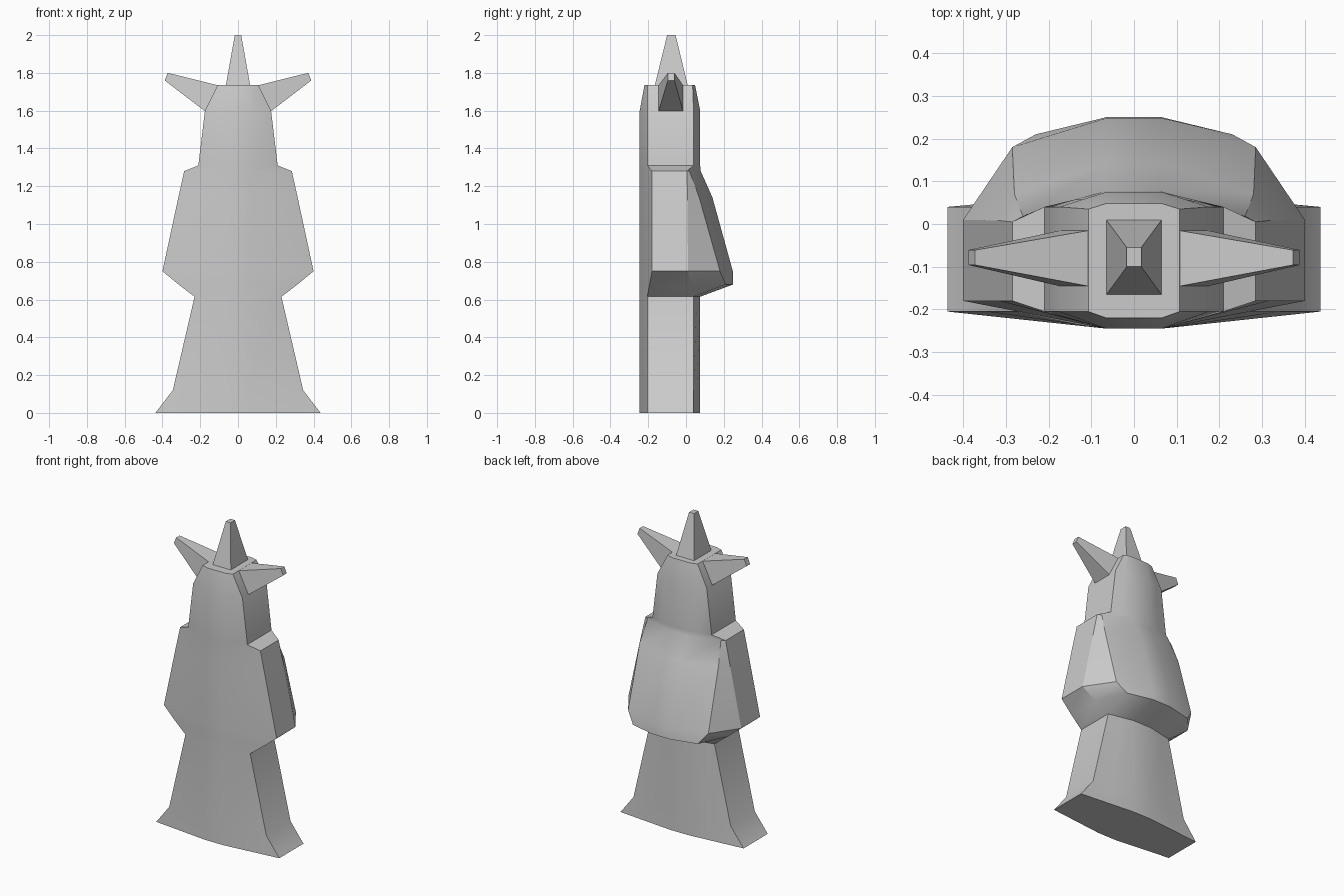
import bpy, bmesh

cube = bpy.data.objects.get("Cube")
if cube:
    bpy.data.objects.remove(cube, do_unlink=True)

grey = bpy.data.materials.new("plain grey")
grey.use_nodes = True
colour = (0.6, 0.6, 0.6, 1)
grey.diffuse_color = colour
grey.node_tree.nodes["Principled BSDF"].inputs["Base Color"].default_value = colour

C = 0.065  # half width of the flat strip down the middle


def loft(name, rings):
    """Skin a stack of equal-length rings and cap both ends."""
    bm = bmesh.new()
    loops = [[bm.verts.new(p) for p in ring] for ring in rings]
    n = len(loops[0])
    for low, high in zip(loops, loops[1:]):
        for i in range(n):
            j = (i + 1) % n
            bm.faces.new((low[i], low[j], high[j], high[i]))
    bm.faces.new(loops[0][::-1])
    bm.faces.new(loops[-1])
    bmesh.ops.recalc_face_normals(bm, faces=bm.faces)
    mesh = bpy.data.meshes.new(name)
    bm.to_mesh(mesh)
    bm.free()
    mesh.materials.append(grey)
    obj = bpy.data.objects.new(name, mesh)
    bpy.context.collection.objects.link(obj)
    return obj


def body_ring(z, w, front=-0.245, side_front=-0.205, side_back=0.04, back=0.075, mid=None):
    """Symmetric cross-section; mid is the rear corner of the hump."""
    mid = mid or ((w + C) / 2, (side_back + back) / 2)
    half = [(C, front), (w, side_front), (w, side_back), mid, (C, back)]
    return [(x, y, z) for x, y in half] + [(-x, y, z) for x, y in reversed(half)]


# Robe, hump and head as one continuous skin
body = loft("body", [
    body_ring(0, 0.437),
    body_ring(0.12, 0.345),
    body_ring(0.615, 0.23),
    body_ring(0.68, 0.315, side_front=-0.193, side_back=0.025, back=0.25, mid=(0.23, 0.21)),
    body_ring(0.75, 0.40, side_front=-0.18, side_back=0.01, back=0.248, mid=(0.285, 0.18)),
    body_ring(1.14, 0.316, side_front=-0.18, side_back=0.008, back=0.14, mid=(0.28, 0.07)),
    body_ring(1.28, 0.285, side_front=-0.18, side_back=0.005, back=0.078, mid=(0.26, 0.018)),
    body_ring(1.31, 0.21),
    body_ring(1.6, 0.175),
    body_ring(1.735, 0.107, front=-0.22, back=0.048, side_back=0.035),
])
bpy.context.view_layer.objects.active = body
body.select_set(True)
bpy.ops.object.shade_smooth_by_angle(angle=0.45)

# Central spike
def rect(x, y0, y1, z):
    return [(-x, y0, z), (x, y0, z), (x, y1, z), (-x, y1, z)]


loft("top_spike", [rect(C, -0.166, 0.01, 1.73), rect(0.017, -0.1, -0.055, 2.0)])

# Side spikes growing from the sloped sides of the head
def slant(s, low, high, y0, y1):
    return [(s * x, y, z) for (x, z), y in
            ((low, y0), (low, y1), (high, y1), (high, y0))]


for side, name in ((1, "left_spike"), (-1, "right_spike")):
    loft(name, [
        slant(side, (0.172, 1.595), (0.105, 1.734), -0.146, -0.015),
        slant(side, (0.388, 1.76), (0.372, 1.8), -0.096, -0.061),
    ])
